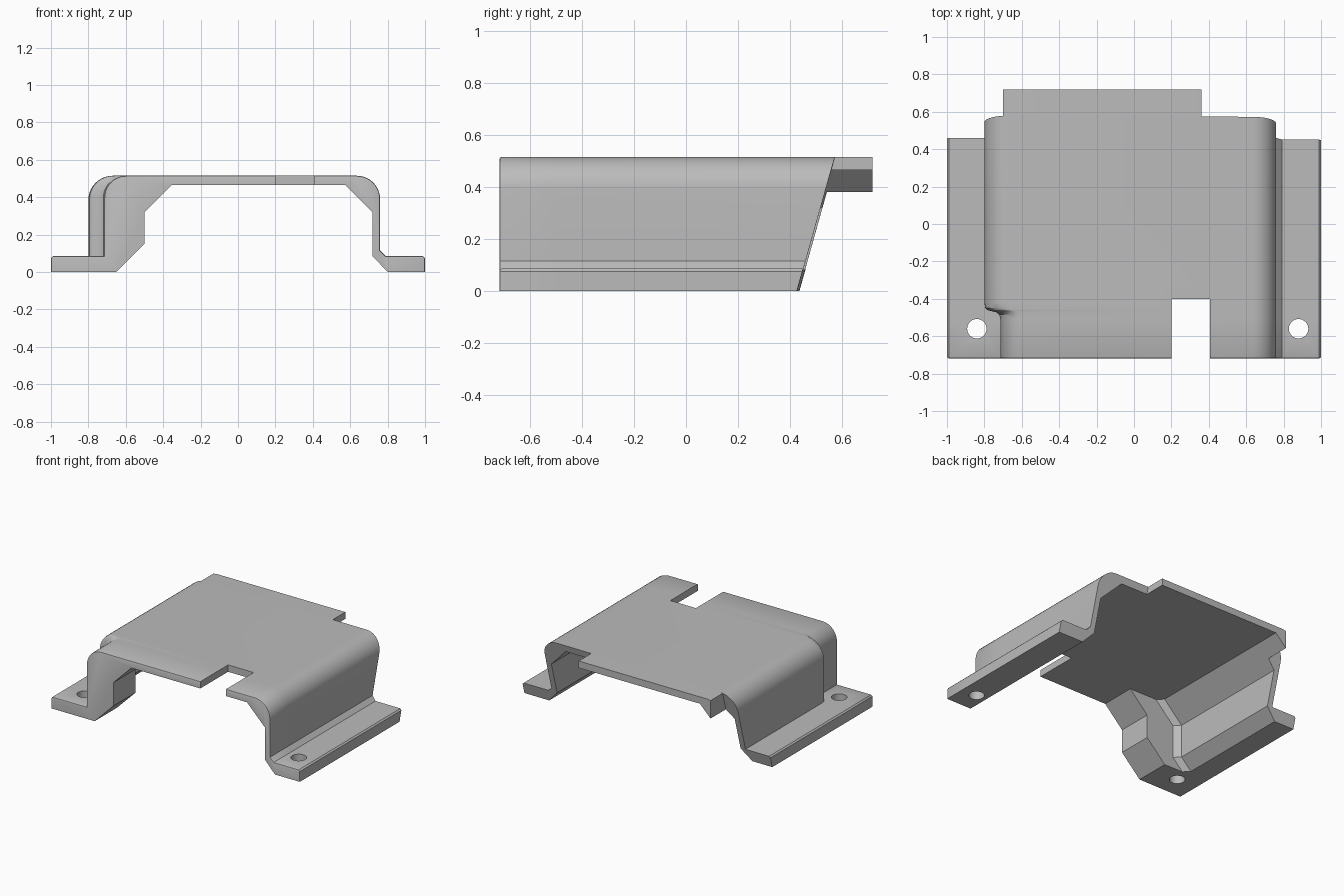
import bpy, bmesh, math
from mathutils import Vector, Matrix

cube = bpy.data.objects.get("Cube")
if cube:
    bpy.data.objects.remove(cube, do_unlink=True)

grey = bpy.data.materials.new("plain_grey")
grey.use_nodes = True
grey.diffuse_color = (0.5, 0.5, 0.5, 1)
grey.node_tree.nodes["Principled BSDF"].inputs["Base Color"].default_value = grey.diffuse_color

FRONT, BACK = -0.718, 0.718
TOP, UNDER, FOOT = 0.515, 0.465, 0.085


def back_cut(x, z):
    """Depth of the sloping rear plane."""
    return 0.432 + 0.28 * z - 0.005 * x


def fillet(cx, cz, r, start, end, n=10):
    angles = [math.radians(start + (end - start) * i / n) for i in range(n + 1)]
    return [(cx + r * math.cos(a), cz + r * math.sin(a)) for a in angles]


def section(outer, inner):
    """Bracket cross-section; outer and inner place the left wall's faces."""
    r = 0.13 if outer < -0.75 else 0.118
    c = 0.15 if inner > -0.6 else 0.08
    pts = [(-1, 0), (-1, FOOT - 0.01), (-0.99, FOOT), (outer, FOOT)]
    pts += fillet(outer + r, TOP - r, r, 180, 90)
    pts += fillet(0.635, TOP - 0.125, 0.125, 90, 0)
    pts += [(0.76, 0.115), (0.79, FOOT), (0.99, FOOT), (1, FOOT - 0.01), (1, 0),
            (0.8, 0), (0.72, FOOT), (0.72, 0.32), (0.575, UNDER),
            (inner + 0.145, UNDER), (inner, 0.32), (inner, c), (inner - c, 0)]
    return pts


def loft(name, rings, cap_start=True):
    bm = bmesh.new()
    rows = [[bm.verts.new(p) for p in ring] for ring in rings]
    n = len(rows[0])
    for a, b in zip(rows, rows[1:]):
        for i in range(n):
            j = (i + 1) % n
            bm.faces.new((a[i], a[j], b[j], b[i]))
    if cap_start:
        bm.faces.new(rows[0])
    bm.faces.new(rows[-1][::-1])
    bmesh.ops.recalc_face_normals(bm, faces=bm.faces[:])
    return finish(name, bm)


def finish(name, bm):
    mesh = bpy.data.meshes.new(name)
    bm.to_mesh(mesh)
    bm.free()
    mesh.materials.append(grey)
    ob = bpy.data.objects.new(name, mesh)
    bpy.context.collection.objects.link(ob)
    return ob


def activate(ob):
    bpy.ops.object.select_all(action='DESELECT')
    ob.select_set(True)
    bpy.context.view_layer.objects.active = ob


# Bracket shell: thick front left post, thin wall behind, curved step outside
stations = [(FRONT, -0.715, -0.5), (-0.505, -0.715, -0.5), (-0.485, -0.72, -0.5),
            (-0.472, -0.737, -0.5), (-0.466, -0.76, -0.5), (-0.461, -0.782, -0.5),
            (-0.46, -0.784, -0.72), (-0.45, -0.795, -0.73), (-0.42, -0.8, -0.76)]
rings = [[(x, y, z) for x, z in section(o, i)] for y, o, i in stations]
rings.append([(x, back_cut(x, z), z) for x, z in section(-0.8, -0.76)])
bracket = loft("bracket_shell", rings)

# Softened front rim along the outer side only
bm = bmesh.new()
bm.from_mesh(bracket.data)
rim = []
for e in bm.edges:
    if all(abs(v.co.y - FRONT) < 1e-4 for v in e.verts):
        mid = (e.verts[0].co + e.verts[1].co) / 2
        side = [f for f in e.link_faces if abs(f.normal.y) < 0.9]
        if side and side[0].normal.dot(Vector((mid.x, 0, 0.3))) > 0.1:
            rim.append(e)
bmesh.ops.bevel(bm, geom=rim, offset=0.008, segments=2, profile=0.5, affect='EDGES')
bm.to_mesh(bracket.data)
bm.free()


# Notch and screw holes
def cutter(name, bm, matrix):
    bm.transform(matrix)
    ob = finish(name, bm)
    ob.hide_render = True
    return ob


bm = bmesh.new()
bmesh.ops.create_cube(bm, size=1)
cutters = [cutter("notch_cutter", bm, Matrix.Translation((0.303, -0.6, 0.5))
                  @ Matrix.Diagonal((0.206, 0.4, 0.3, 1)))]
for x in (-0.84, 0.88):
    bm = bmesh.new()
    bmesh.ops.create_cone(bm, cap_ends=True, segments=32, radius1=0.052, radius2=0.052, depth=0.3)
    cutters.append(cutter("hole_cutter", bm, Matrix.Translation((x, -0.56, 0.04))))

activate(bracket)
for c in cutters:
    mod = bracket.modifiers.new("cut", 'BOOLEAN')
    mod.operation = 'DIFFERENCE'
    mod.solver = 'EXACT'
    mod.object = c
    bpy.ops.object.modifier_apply(modifier=mod.name)
for c in cutters:
    bpy.data.objects.remove(c, do_unlink=True)

# Rear tab continuing the top plate
tab = [(-0.7, 0.38), (-0.7, 0.511), (-0.67, TOP), (0.36, TOP), (0.36, UNDER), (-0.615, UNDER)]
rear_tab = loft("rear_tab", [[(x, back_cut(x, z), z) for x, z in tab],
                             [(x, BACK, z) for x, z in tab]], cap_start=False)

for ob in (bracket, rear_tab):
    activate(ob)
    bpy.ops.object.shade_smooth_by_angle(angle=math.radians(25))
